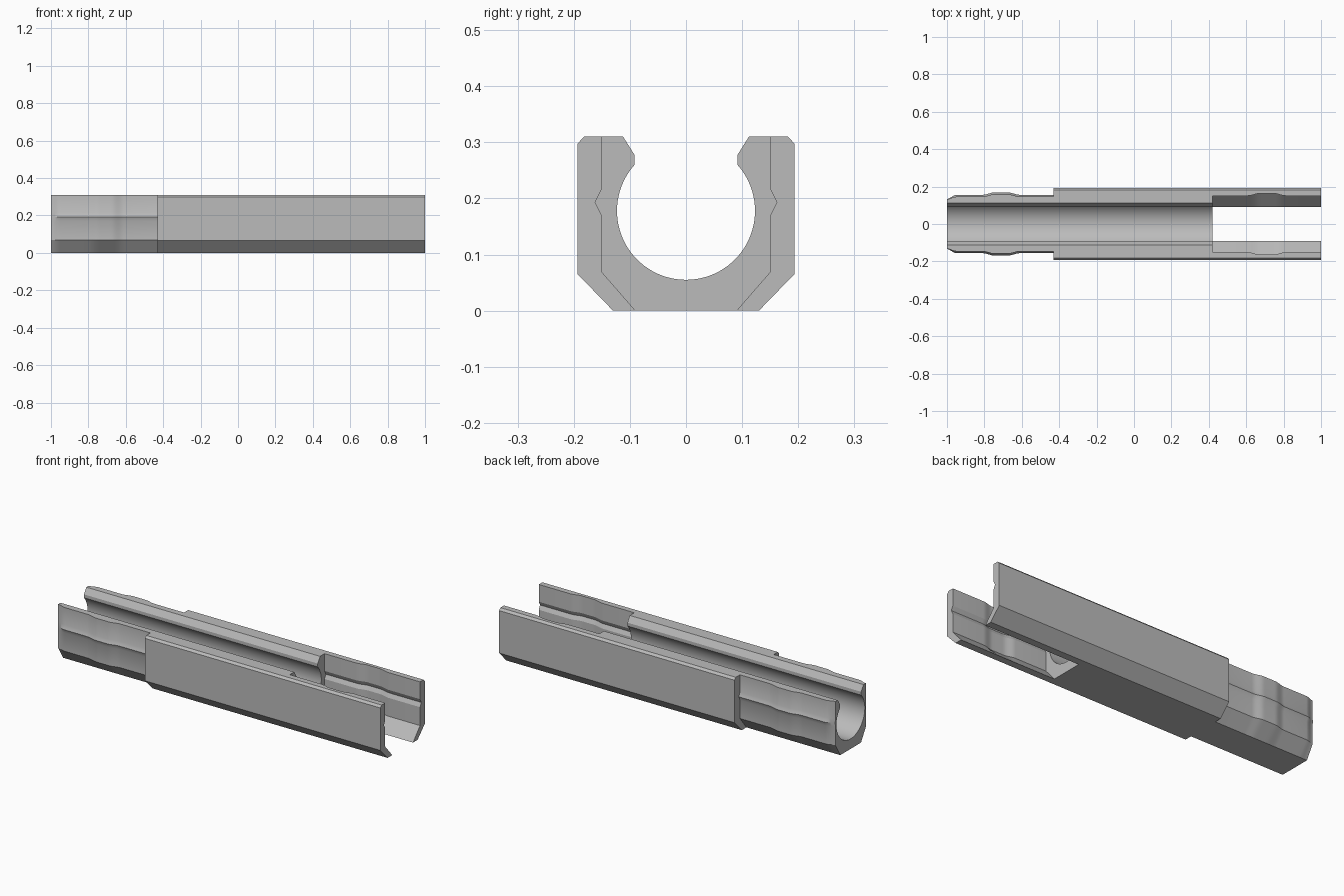
import bpy, bmesh, math

cube = bpy.data.objects.get("Cube")
if cube:
    bpy.data.objects.remove(cube, do_unlink=True)

grey = bpy.data.materials.new("plain grey")
grey.use_nodes = True
colour = (0.5, 0.5, 0.5, 1)
grey.diffuse_color = colour
grey.node_tree.nodes["Principled BSDF"].inputs["Base Color"].default_value = colour

HEIGHT, STEP, SOCKET = 0.31, -0.43, 0.42
BORE_R, BORE_Z, LIP = 0.123, 0.178, 0.092


def smooth(t):
    t = max(0, min(1, t))
    return t * t * (3 - 2 * t)


def swell(x, centre):
    """Gentle detent bulge along the length."""
    return 0.013 * smooth((0.1 - abs(x - centre)) / 0.065)


def steps(a, b, n):
    return [a + (b - a) * i / n for i in range(n + 1)]


def bore_half():
    """Retaining lip, then bore arc down to the centre line."""
    start = math.acos(LIP / BORE_R)
    arc = [(BORE_R * math.cos(a), BORE_Z + BORE_R * math.sin(a))
           for a in steps(start, -math.pi / 2, 32)]
    return [(0.112, HEIGHT), (LIP, 0.278)] + arc


def wide_side():
    return [(0.13, 0), (0.193, 0.065), (0.193, 0.298), (0.182, HEIGHT)]


def keyed_side(y, ridge):
    """Narrow flank with a small V key part way up."""
    return [(0.09, 0), (y, 0.07), (y, 0.171), (y + ridge, 0.193),
            (y, 0.215), (y, HEIGHT)]


def mirrored(half):
    return half + [(-y, z) for y, z in reversed(half[:-1])]


def loft(name, xs, section, caps):
    """Join matching cross-sections along x; cap the chosen ends."""
    bm = bmesh.new()
    rings = [[bm.verts.new((x, y, z)) for y, z in section(x)] for x in xs]
    for a, b in zip(rings, rings[1:]):
        for i in range(len(a)):
            j = (i + 1) % len(a)
            bm.faces.new((a[i], a[j], b[j], b[i]))
    # The section runs anticlockwise seen from +x
    if caps[0]:
        bm.faces.new(rings[0][::-1])
    if caps[1]:
        bm.faces.new(rings[-1])
    mesh = bpy.data.meshes.new(name)
    bm.to_mesh(mesh)
    bm.free()
    obj = bpy.data.objects.new(name, mesh)
    bpy.context.collection.objects.link(obj)
    mesh.materials.append(grey)
    bpy.ops.object.select_all(action='DESELECT')
    obj.select_set(True)
    bpy.context.view_layer.objects.active = obj
    bpy.ops.object.shade_smooth_by_angle(angle=math.radians(25))
    return obj


# Narrow plug end with tapered nose, bulge and ridge
def plug_section(x):
    nose = smooth((x + 1) / 0.05)
    y = 0.132 + 0.014 * nose + swell(x, -0.71)
    return mirrored(keyed_side(y, 0.002 + 0.008 * nose) + bore_half())


plug_xs = steps(-1, -0.95, 5) + steps(-0.81, -0.61, 20) + [STEP]
loft("plug_end", plug_xs, plug_section, (True, False))

# Wide middle channel
loft("channel_body", [STEP, SOCKET],
     lambda x: mirrored(wide_side() + bore_half()), (True, True))


# Socket walls, open underneath, with the matching groove inside
def socket_section(x):
    inner = keyed_side(0.151 + swell(x, 0.71), 0.011)
    return wide_side() + inner[::-1]


wall = loft("socket_walls", [SOCKET] + steps(0.61, 0.81, 20) + [1],
            socket_section, (False, True))
mirror = wall.modifiers.new("other wall", 'MIRROR')
mirror.use_axis = (False, True, False)
mirror.use_mirror_merge = False
